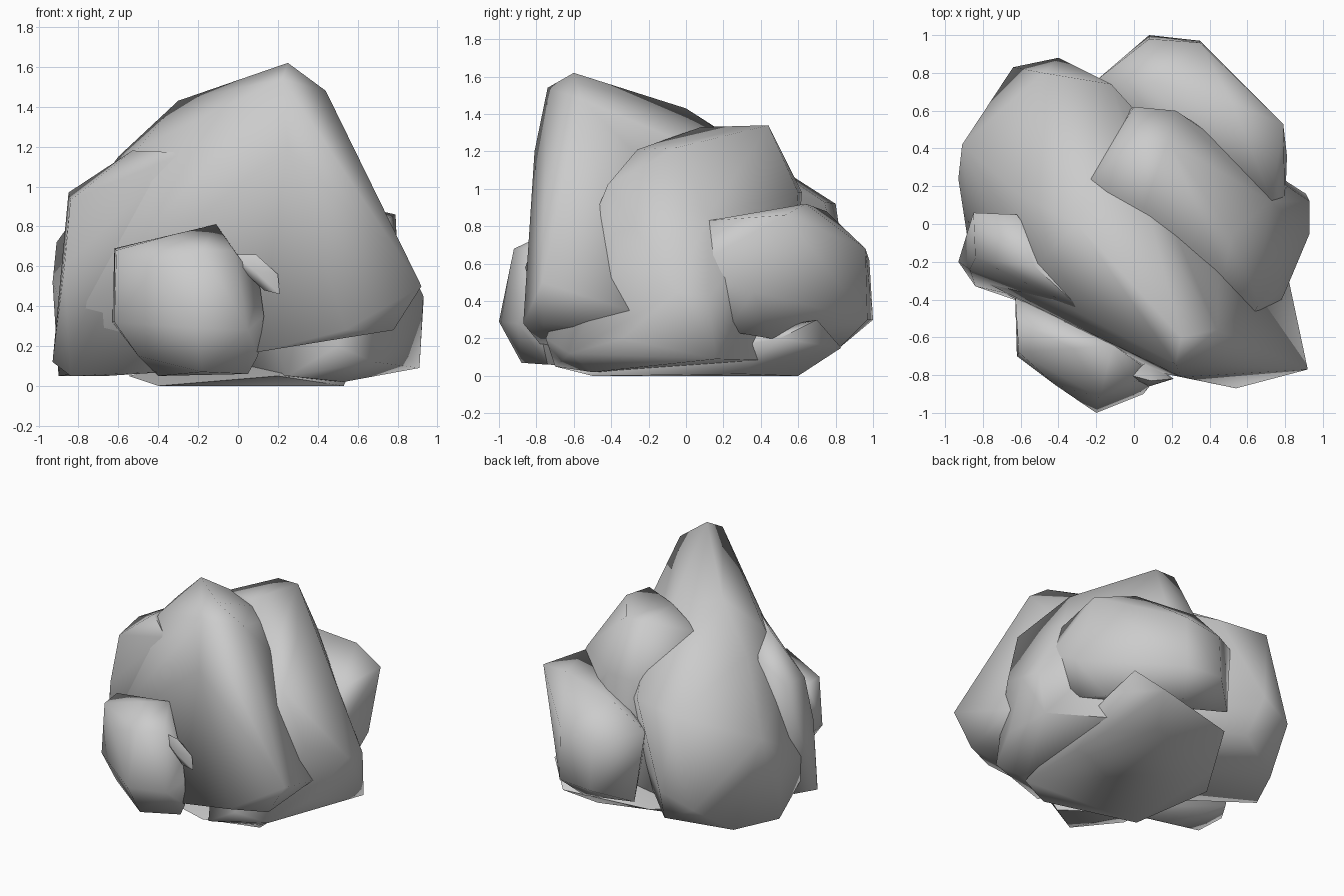
import bpy, bmesh, math


def rock(name, points):
    """Convex boulder through a handful of corner points, smooth shaded."""
    bm = bmesh.new()
    for p in points:
        bm.verts.new(p)
    hull = bmesh.ops.convex_hull(bm, input=bm.verts)
    spare = {v for v in hull["geom_interior"] + hull["geom_unused"]
             if isinstance(v, bmesh.types.BMVert)}
    bmesh.ops.delete(bm, geom=list(spare), context='VERTS')
    bmesh.ops.recalc_face_normals(bm, faces=bm.faces)
    mesh = bpy.data.meshes.new(name)
    bm.to_mesh(mesh)
    bm.free()
    ob = bpy.data.objects.new(name, mesh)
    bpy.context.collection.objects.link(ob)
    bpy.ops.object.select_all(action='DESELECT')
    ob.select_set(True)
    bpy.context.view_layer.objects.active = ob
    bpy.ops.object.shade_smooth_by_angle(angle=math.radians(80))
    return ob


# Tall boulder: peak at the front, long slope down to the back left
rock("main_boulder", [
    (0.25, -0.60, 1.62), (0.44, -0.56, 1.48), (0.22, -0.74, 1.54),
    (0.08, 0.05, 1.30), (0.45, -0.28, 1.20), (-0.30, 0.00, 1.43),
    (-0.60, 0.15, 1.15), (-0.50, -0.20, 1.19), (-0.28, -0.46, 1.16),
    (-0.62, -0.30, 0.88), (0.92, -0.77, 0.50), (0.78, -0.76, 0.28),
    (0.82, -0.30, 0.35), (0.54, -0.87, 0.28), (0.25, -0.81, 1.20),
    (0.10, -0.78, 0.17), (-0.85, -0.28, 0.32), (-0.91, 0.42, 0.72),
    (-0.93, 0.24, 0.52), (-0.90, 0.20, 0.05), (-0.75, 0.52, 0.05),
    (-0.64, 0.83, 0.28), (-0.40, 0.88, 0.38), (-0.48, 0.80, 0.92),
    (-0.12, 0.74, 0.93), (-0.35, 0.75, 0.12)])

# Boulder behind the peak, facing right
rock("right_boulder", [
    (-0.25, 0.22, 1.26), (0.05, 0.08, 1.33), (0.02, 0.44, 1.34),
    (0.18, 0.44, 1.34), (0.48, -0.26, 1.21), (0.52, -0.05, 1.22),
    (0.00, 0.62, 0.98), (0.22, 0.60, 0.98), (0.66, -0.42, 1.02),
    (0.72, 0.12, 0.86), (0.80, -0.36, 0.60), (0.93, -0.05, 0.45),
    (0.93, 0.12, 0.42), (0.91, 0.16, 0.09), (0.80, -0.34, 0.20),
    (0.68, -0.62, 0.12), (0.50, -0.75, 0.20), (0.25, -0.70, 0.05),
    (0.53, -0.50, 0.02), (0.30, 0.55, 0.08), (-0.20, 0.50, 0.06)])

# Boulder at the back right
rock("back_boulder", [
    (0.73, 0.12, 0.83), (0.79, 0.53, 0.86), (0.52, 0.64, 0.92),
    (0.10, 0.75, 0.88), (-0.20, 0.76, 0.72), (0.35, 0.96, 0.68),
    (0.08, 0.98, 0.62), (0.08, 1.00, 0.30), (0.35, 0.97, 0.30),
    (0.81, 0.36, 0.45), (0.75, 0.22, 0.24), (0.62, 0.45, 0.20),
    (0.25, 0.82, 0.15), (-0.14, 0.80, 0.20), (0.10, 0.30, 0.50),
    (0.80, 0.10, 0.62)])

# Boulder leaning on the left side
rock("left_boulder", [
    (-0.85, 0.06, 0.97), (-0.62, 0.05, 1.10), (-0.53, -0.22, 1.18),
    (-0.27, -0.46, 1.17), (-0.84, -0.18, 0.93), (-0.62, -0.31, 0.90),
    (-0.87, -0.24, 0.60), (-0.93, -0.20, 0.12), (-0.84, -0.33, 0.05),
    (-0.66, -0.36, 0.05), (-0.84, -0.05, 0.12), (-0.20, -0.55, 0.08)])

# Rounder boulder in front
rock("front_boulder", [
    (-0.62, -0.52, 0.69), (-0.61, -0.68, 0.68), (-0.32, -0.66, 0.76),
    (-0.11, -0.64, 0.81), (-0.18, -0.92, 0.68), (-0.02, -0.84, 0.68),
    (0.11, -0.80, 0.50), (0.13, -0.80, 0.35), (-0.63, -0.36, 0.32),
    (-0.62, -0.70, 0.32), (-0.20, -1.00, 0.29), (0.05, -0.90, 0.28),
    (-0.50, -0.70, 0.15), (-0.18, -0.88, 0.07), (0.05, -0.74, 0.06),
    (0.10, -0.76, 0.15), (-0.40, -0.40, 0.05), (-0.42, -0.85, 0.60)])

# Low base slab under the pile
rock("base_boulder", [
    (0.53, -0.50, 0.00), (-0.40, -0.45, 0.00), (0.20, -0.70, 0.05),
    (-0.55, 0.10, 0.05), (-0.35, 0.40, 0.00), (0.30, 0.60, 0.00),
    (0.52, 0.30, 0.01), (0.42, 0.83, 0.15), (0.58, 0.70, 0.30),
    (0.62, 0.50, 0.20), (-0.20, 0.70, 0.12)])

# Pebble beside the front boulder
rock("small_pebble", [
    (-0.02, -0.80, 0.66), (0.09, -0.83, 0.66), (0.20, -0.82, 0.56),
    (0.21, -0.82, 0.46), (0.13, -0.83, 0.48), (0.00, -0.82, 0.60),
    (0.08, -0.86, 0.58), (0.08, -0.72, 0.56)])
